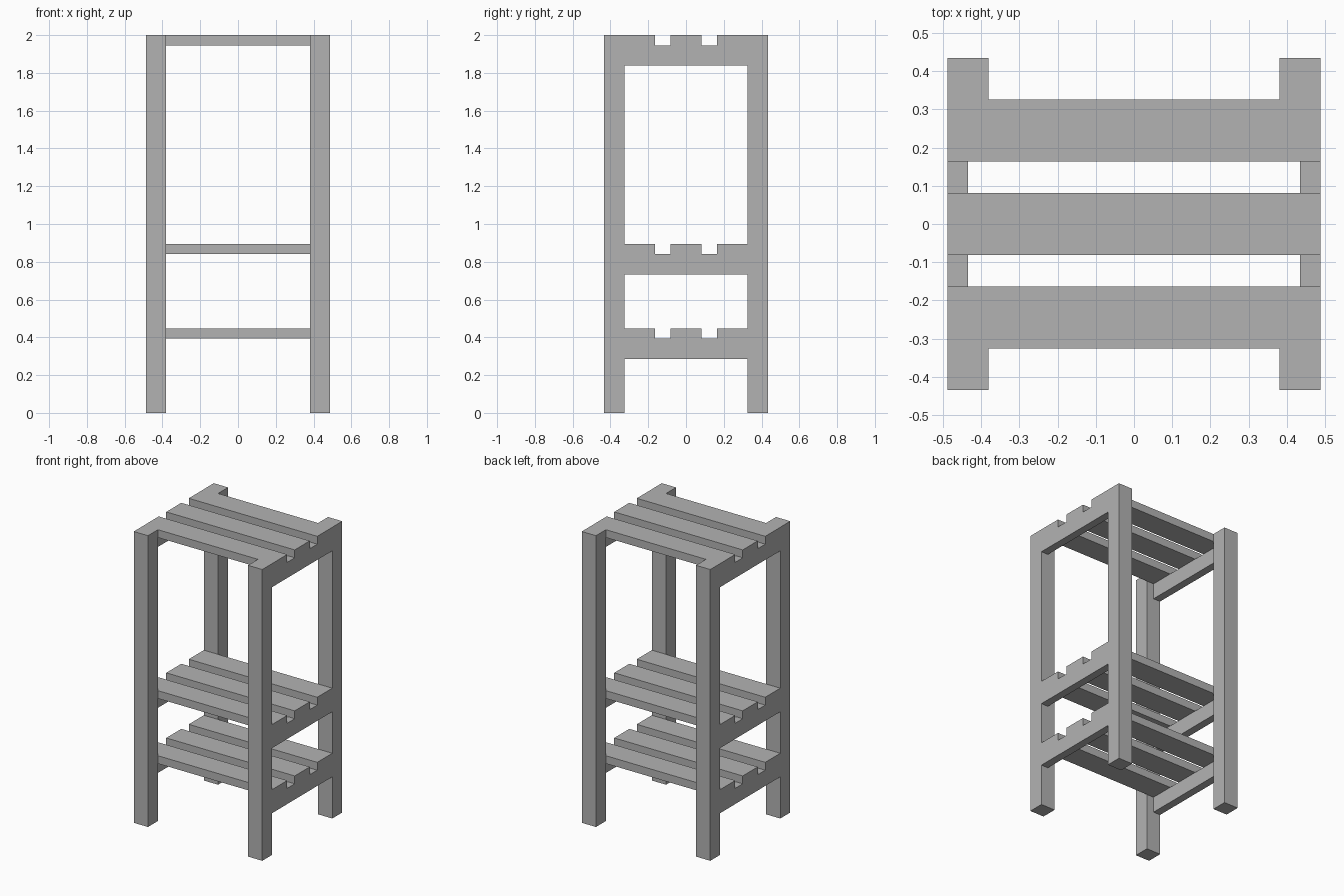
import bpy
import bmesh

if "Cube" in bpy.data.objects:
    bpy.data.objects.remove(bpy.data.objects["Cube"], do_unlink=True)

GREY = (0.45, 0.45, 0.45, 1)
grey = bpy.data.materials.new("plain_grey")
grey.use_nodes = True
grey.diffuse_color = GREY
grey.node_tree.nodes["Principled BSDF"].inputs["Base Color"].default_value = GREY

HALF_X, HALF_Y, HEIGHT = 0.488, 0.434, 2.0
POST = 0.108              # square post side
RAIL_W, RAIL_H = 0.054, 0.108
SLAT_W, SLAT_T = 0.163, 0.054
INNER_Y = HALF_Y - POST   # shelf half depth between posts


def box(name, low, high):
    """Axis-aligned block between two corners."""
    bm = bmesh.new()
    bmesh.ops.create_cube(bm, size=1)
    for v in bm.verts:
        v.co = [(a + b) / 2 + c * (b - a) for a, b, c in zip(low, high, v.co)]
    mesh = bpy.data.meshes.new(name)
    bm.to_mesh(mesh)
    bm.free()
    mesh.materials.append(grey)
    bpy.context.collection.objects.link(bpy.data.objects.new(name, mesh))


def span(side, outer, width):
    """Range of given width whose outer edge lies on the chosen side."""
    return sorted((side * outer, side * (outer - width)))


sides = (("left", 1), ("right", -1))

# Four corner posts
for x_name, sx in sides:
    for y_name, sy in (("front", -1), ("back", 1)):
        x0, x1 = span(sx, HALF_X, POST)
        y0, y1 = span(sy, HALF_Y, POST)
        box(f"{y_name}_{x_name}_post", (x0, y0, 0), (x1, y1, HEIGHT))

# Three shelves: side rails carrying three slats each
for shelf, top in (("lower", 0.448), ("middle", 0.895), ("top", HEIGHT)):
    seat = top - SLAT_T
    for x_name, sx in sides:
        x0, x1 = span(sx, HALF_X, RAIL_W)
        box(f"{shelf}_{x_name}_rail",
            (x0, -INNER_Y, seat - RAIL_H), (x1, INNER_Y, seat))
    for slat, step in (("front", -1), ("centre", 0), ("back", 1)):
        y = step * (INNER_Y - SLAT_W / 2)
        box(f"{shelf}_{slat}_slat",
            (-HALF_X, y - SLAT_W / 2, seat), (HALF_X, y + SLAT_W / 2, top))
